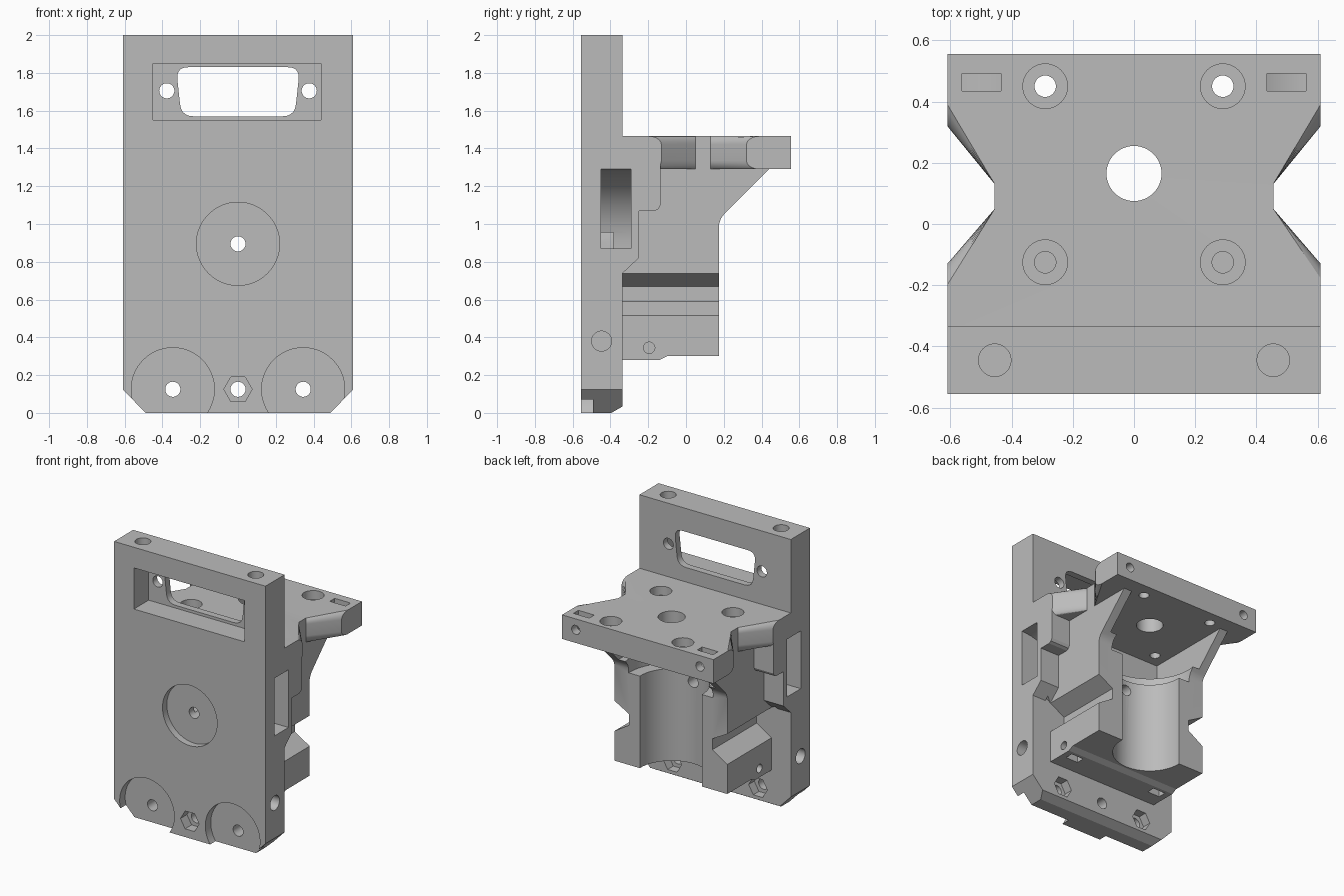
import bpy, bmesh
from math import cos, sin, pi

if "Cube" in bpy.data.objects:
    bpy.data.objects.remove(bpy.data.objects["Cube"])

grey = bpy.data.materials.new("plain_grey")
grey.use_nodes = True
COLOUR = (0.5, 0.5, 0.5, 1)
grey.diffuse_color = COLOUR
grey.node_tree.nodes["Principled BSDF"].inputs["Base Color"].default_value = COLOUR


def place(axis, u, v, w):
    return {"X": (w, u, v), "Y": (u, w, v), "Z": (u, v, w)}[axis]


def prism(name, pts, axis, a, b, round_edges=None):
    """Extrude a 2D outline along an axis from a to b."""
    bm = bmesh.new()
    face = bm.faces.new([bm.verts.new(place(axis, u, v, a)) for u, v in pts])
    top = bmesh.ops.extrude_face_region(bm, geom=[face])["geom"]
    for v in top:
        if isinstance(v, bmesh.types.BMVert):
            v.co["XYZ".index(axis)] = b
    bmesh.ops.recalc_face_normals(bm, faces=bm.faces)
    if round_edges:
        edges = [e for e in bm.edges if round_edges(e)]
        bmesh.ops.bevel(bm, geom=edges, offset=0.045, segments=5, profile=0.5, affect="EDGES")
    mesh = bpy.data.meshes.new(name)
    bm.to_mesh(mesh)
    bm.free()
    mesh.materials.append(grey)
    ob = bpy.data.objects.new(name, mesh)
    bpy.context.collection.objects.link(ob)
    return ob


def box(name, x, y, z):
    return prism(name, [(x[0], y[0]), (x[1], y[0]), (x[1], y[1]), (x[0], y[1])], "Z", *z)


def disc(name, axis, u, v, r, a, b, n=40):
    pts = [(u + r * cos(2 * pi * i / n), v + r * sin(2 * pi * i / n)) for i in range(n)]
    return prism(name, pts, axis, a, b)


def rounded(corners, r, n=5):
    """Soften every corner of an outline with a small curve."""
    out = []
    for i, (x, y) in enumerate(corners):
        ends = []
        for qx, qy in (corners[i - 1], corners[(i + 1) % len(corners)]):
            d = ((qx - x) ** 2 + (qy - y) ** 2) ** 0.5
            ends.append((x + (qx - x) * r / d, y + (qy - y) * r / d))
        for k in range(n + 1):
            t = k / n
            out.append(tuple((1 - t) ** 2 * p + 2 * t * (1 - t) * c + t * t * q
                             for p, c, q in zip(ends[0], (x, y), ends[1])))
    return out


def combine(target, other, operation):
    mod = target.modifiers.new(operation, "BOOLEAN")
    mod.operation, mod.object, mod.solver = operation, other, "EXACT"
    bpy.context.view_layer.objects.active = target
    bpy.ops.object.modifier_apply(modifier=mod.name)
    bpy.data.objects.remove(other)


W, FRONT, BACK, SIDE = 0.61, -0.555, -0.335, 0.455

# Upright plate with clipped lower corners
bracket = prism("mounting_bracket", [(-0.49, 0), (0.49, 0), (W, 0.125), (W, 2), (-W, 2), (-W, 0.125)],
                "Y", FRONT, BACK)


def add(ob):
    combine(bracket, ob, "UNION")


def cut(ob):
    combine(bracket, ob, "DIFFERENCE")


# Motor housing under the shelf, with sloping gussets
add(prism("housing", [(-0.4, 0.28), (-0.14, 0.28), (-0.1, 0.3), (0.175, 0.3), (0.175, 1.0),
                      (0.185, 1.03), (0.2, 1.05), (0.44, 1.29), (0.44, 1.32), (-0.4, 1.32)],
          "X", -SIDE, SIDE))

# Motor bore and square motor seat
cut(disc("bore", "Z", 0, 0.165, 0.25, 0.2, 1.1, 64))
cut(disc("bore_shoulder", "Z", 0, 0.165, 0.34, 0.97, 1.1, 64))
cut(box("motor_seat", (-0.39, 0.39), (-0.225, 0.6), (1.07, 1.4)))

# Side wings joining plate and shelf
add(prism("wings", [(-0.4, 0.74), (BACK, 0.74), (-0.25, 0.82), (-0.25, 1.07), (-0.165, 1.07),
                    (-0.145, 1.08), (-0.135, 1.1), (-0.135, 1.4), (-0.4, 1.4)], "X", SIDE - 0.05, W))
add(prism("wings", [(-0.4, 0.74), (BACK, 0.74), (-0.25, 0.82), (-0.25, 1.07), (-0.165, 1.07),
                    (-0.145, 1.08), (-0.135, 1.1), (-0.135, 1.4), (-0.4, 1.4)], "X", -W, 0.05 - SIDE))

# Waisted shelf with rounded edges on the slanted sides
half = [(W, -0.4), (W, -0.13), (SIDE, 0.05), (SIDE, 0.13), (W, 0.32), (W, 0.555)]


def slanted(e):
    d = e.verts[0].co - e.verts[1].co
    return abs(d.x) > 0.1 and abs(d.y) > 0.1


add(prism("shelf", half + [(-x, y) for x, y in reversed(half)], "Z", 1.29, 1.465, slanted))

# Bevel on the lower back edge of the plate
cut(prism("toe_bevel", [(-0.395, 0), (-0.3, 0.055), (-0.3, -0.1), (-0.395, -0.1)], "X", -1, 1))

# Connector recess and opening
cut(box("connector_recess", (-0.45, 0.44), (-0.6, -0.385), (1.55, 1.85)))
opening = [(-0.3, 1.57), (0.3, 1.57), (0.328, 1.83), (-0.328, 1.83)]
cut(prism("connector_opening", rounded(opening, 0.065), "Y", -0.5, -0.2))

# Front dial recess, its hole and the inner slot
cut(disc("dial_recess", "Y", 0, 0.895, 0.22, -0.6, -0.505, 64))
cut(disc("dial_hole", "Y", 0, 0.895, 0.04, -0.6, 0))

# Hexagonal nut pocket at the front, shelf centre hole
cut(disc("front_nut", "Y", 0, 0.125, 0.075, -0.6, -0.48, 6))
cut(disc("front_bolt", "Y", 0, 0.125, 0.04, -0.6, -0.2))
cut(disc("shaft_hole", "Z", 0, 0.165, 0.09, 1.2, 1.5, 48))

# Cable channel crossing the plate
cut(box("cable_channel", (-1, 1), (-0.45, -0.385), (0.87, 0.955)))

for s in (-1, 1):
    # Curved side pockets
    arc = [(s * (W - 0.42 * cos(i * pi / 32)), 0.87 + 0.42 * sin(i * pi / 32)) for i in range(17)]
    cut(prism("side_pocket", arc + [(s * 0.7, 1.29), (s * 0.7, 0.87)], "Y", -0.45, -0.29))
    # Grooves along the housing sides
    groove = [(0.5, 0.765), (SIDE, 0.737), (0.335, 0.67), (0.335, 0.59), (SIDE, 0.515), (0.5, 0.49)]
    cut(prism("groove", [(s * x, z) for x, z in groove], "Y", BACK, 0.5))
    # Round recesses, bolts and back nuts at the foot
    cut(disc("foot_recess", "Y", s * 0.345, 0.125, 0.22, -0.6, -0.492, 64))
    cut(disc("foot_bolt", "Y", s * 0.345, 0.125, 0.04, -0.6, -0.2))
    cut(disc("foot_nut", "Y", s * 0.345, 0.125, 0.075, -0.4, -0.2, 6))
    # Connector screws
    cut(disc("connector_screw", "Y", s * 0.377, 1.705, 0.04, -0.6, -0.2))
    # Blind holes in plate top, plate side, housing side and shelf back
    cut(disc("top_hole", "Z", s * SIDE, -0.445, 0.053, 1.88, 2.1))
    cut(disc("side_hole", "X", -0.447, 0.38, 0.053, s * 0.45, s * 0.7))
    cut(disc("housing_hole", "X", -0.195, 0.345, 0.03, s * 0.3, s * 0.5))
    cut(disc("shelf_back_hole", "Y", s * 0.5, 1.385, 0.033, 0.42, 0.6))
    # Counterbored motor screws
    for y in (0.45, -0.125):
        cut(disc("counterbore", "Z", s * 0.29, y, 0.073, 1.4, 1.5))
        cut(disc("motor_screw", "Z", s * 0.29, y, 0.035, 1.2, 1.5))
    # Nut slots in shelf and housing floor
    ramp = [(0.435, 1.5), (0.435, 1.36), (0.5, 1.33), (0.5625, 1.33), (0.5625, 1.5)]
    cut(prism("shelf_slot", [(s * x, z) for x, z in ramp], "Y", 0.435, 0.492))
    cut(box("floor_slot", (s * 0.31, s * 0.41), (-0.225, -0.165), (0.2, 0.38)))

bpy.ops.object.select_all(action="DESELECT")
bracket.select_set(True)
bpy.context.view_layer.objects.active = bracket
bpy.ops.object.shade_smooth_by_angle(angle=pi / 7)
